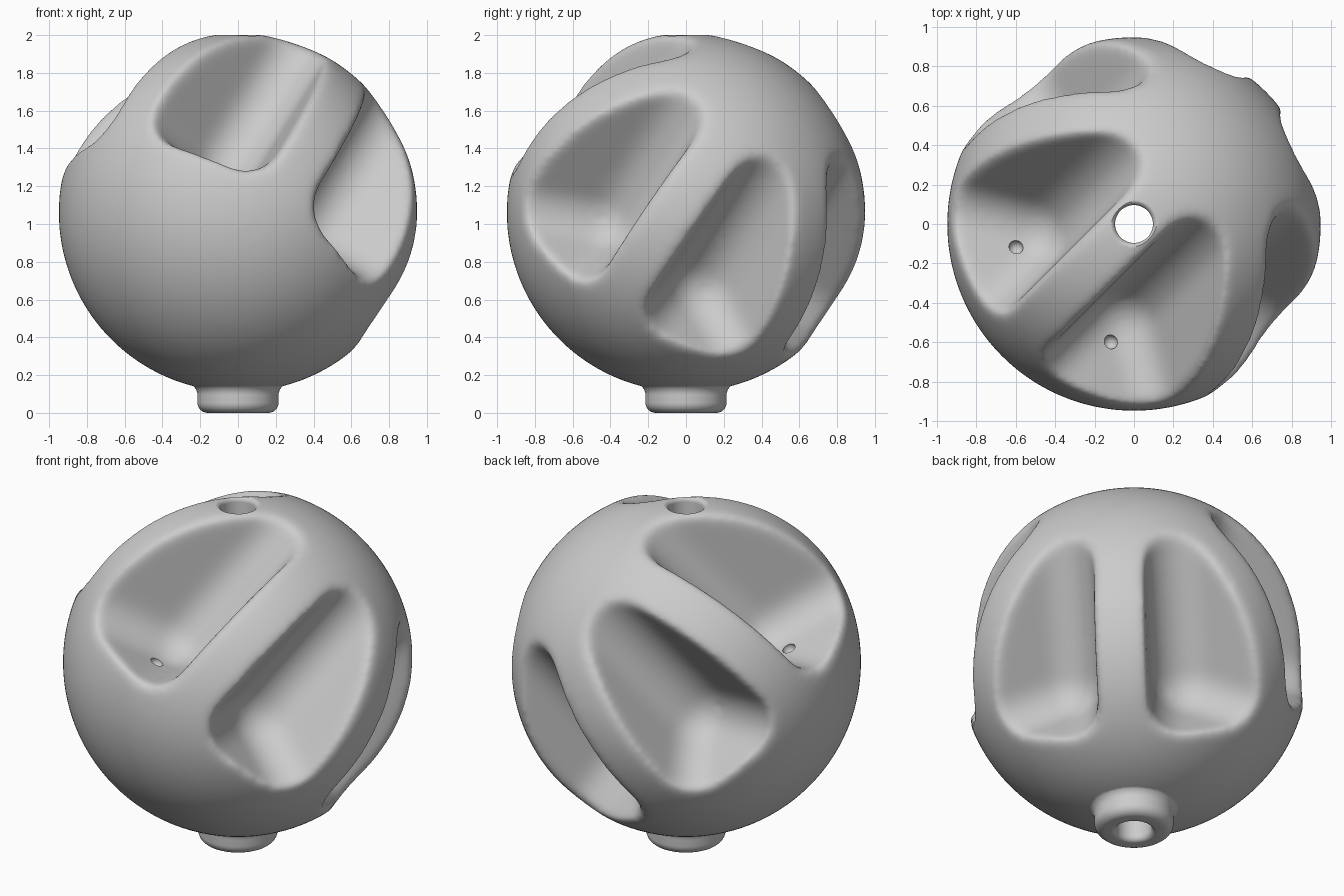
import bpy, bmesh, math
from mathutils import Vector, Matrix

if "Cube" in bpy.data.objects:
    bpy.data.objects.remove(bpy.data.objects["Cube"])

CENTRE = Vector((0, 0, 1.06))
RADIUS = 0.95
TILT = math.radians(41)        # lean of the pocket ring away from vertical
RIB = 0.14                     # half thickness of the ribs
FILLET = 0.2                   # rounding inside the pockets
SLOPE = math.radians(13.5)     # outward fall of the pocket floors

grey = bpy.data.materials.new("warm_grey")
grey.use_nodes = True
grey.diffuse_color = (0.6, 0.6, 0.6, 1)
grey.node_tree.nodes["Principled BSDF"].inputs["Base Color"].default_value = (0.6, 0.6, 0.6, 1)

# Ring frame: axis leans toward +x +y, spokes turn about it
axis = Vector((math.sin(TILT) * math.sqrt(0.5), math.sin(TILT) * math.sqrt(0.5), math.cos(TILT)))
side = Vector((1, -1, 0)).normalized()
up = axis.cross(side)
if up.z < 0:
    up = -up
RING_CENTRE = CENTRE - up * 0.05   # the ring sits a little off the ball's middle


def spoke(angle):
    return up * math.cos(angle) + side * math.sin(angle)


def to_object(name, bm):
    bmesh.ops.recalc_face_normals(bm, faces=bm.faces)
    mesh = bpy.data.meshes.new(name)
    bm.to_mesh(mesh)
    bm.free()
    mesh.materials.append(grey)
    obj = bpy.data.objects.new(name, mesh)
    bpy.context.collection.objects.link(obj)
    return obj


def lathe(bm, profile, steps=96):
    verts = [bm.verts.new((r, 0, z)) for r, z in profile]
    edges = [bm.edges.new(pair) for pair in zip(verts, verts[1:])]
    bmesh.ops.spin(bm, geom=verts + edges, axis=(0, 0, 1), cent=(0, 0, 0),
                   angle=math.tau, steps=steps)
    bmesh.ops.remove_doubles(bm, verts=bm.verts, dist=1e-5)


def arc(r, z, radius, start, end, steps=8):
    angles = [math.radians(start + (end - start) * i / steps) for i in range(steps + 1)]
    return [(r + radius * math.cos(a), z + radius * math.sin(a)) for a in angles]


def boolean(obj, cutter, operation):
    mod = obj.modifiers.new(operation.lower(), "BOOLEAN")
    mod.operation, mod.object, mod.solver = operation, cutter, "EXACT"
    cutter.hide_render = True


# Ball
bm = bmesh.new()
bmesh.ops.create_uvsphere(bm, u_segments=128, v_segments=64, radius=RADIUS,
                          matrix=Matrix.Translation(CENTRE))
ball = to_object("ball_body", bm)


# Pockets: rounded wedges, each the hull of small spheres
def pocket_cutter(angle):
    reach = 1.2
    root = RING_CENTRE + spoke(angle) * 2 * (RIB + FILLET) + axis * 0.011
    drop = axis * reach * math.cos(math.pi / 6) * math.tan(SLOPE)
    corners = [root] + [root + spoke(angle + turn) * reach - drop
                        for turn in (-math.pi / 6, math.pi / 6)]
    bm = bmesh.new()
    for corner in corners + [c + axis * 1.6 for c in corners]:
        bmesh.ops.create_icosphere(bm, subdivisions=4, radius=FILLET,
                                   matrix=Matrix.Translation(corner))
    hull = bmesh.ops.convex_hull(bm, input=bm.verts)
    inner = {v for v in hull["geom_interior"] if isinstance(v, bmesh.types.BMVert)}
    bmesh.ops.delete(bm, geom=list(inner), context="VERTS")
    return to_object("pocket_cutter", bm)


helpers = [pocket_cutter(math.radians(30 + 60 * i)) for i in range(6)]
for cutter in helpers:
    boolean(ball, cutter, "DIFFERENCE")

# Even mesh, then soften the pocket rims
remesh = ball.modifiers.new("even_mesh", "REMESH")
remesh.mode, remesh.voxel_size, remesh.use_smooth_shade = "VOXEL", 0.015, True
soften = ball.modifiers.new("soft_rims", "SMOOTH")
soften.factor, soften.iterations = 0.5, 60

# Foot with rounded edge and a flared neck
bm = bmesh.new()
foot_profile = ([(0, 0)] + arc(0.16, 0.055, 0.055, -90, 0) + arc(0.275, 0.095, 0.06, 180, 110)
                + [(0.26, 0.25), (0, 0.25)])
lathe(bm, foot_profile)
foot = to_object("foot", bm)
boolean(ball, foot, "UNION")

# Bore through the middle with rounded mouths
bm = bmesh.new()
bore = ([(0, -0.1), (0.126, -0.1)] + arc(0.126, 0.03, 0.03, -90, -180)
        + arc(0.126, 1.972, 0.03, 180, 90) + [(0.126, 2.1), (0, 2.1)])
lathe(bm, bore, 64)

# Small round dimples in the floors of the two upper pockets
for x, y in ((-0.12, -0.6), (-0.6, -0.12)):
    bmesh.ops.create_uvsphere(bm, u_segments=32, v_segments=16, radius=0.037,
                              matrix=Matrix.Translation((x, y, 1.25)))
drill = to_object("drill_cutter", bm)
boolean(ball, drill, "DIFFERENCE")
helpers += [foot, drill]

# Bake the modifiers and clear the helpers
bpy.context.view_layer.update()
evaluated = ball.evaluated_get(bpy.context.evaluated_depsgraph_get())
baked = bpy.data.meshes.new_from_object(evaluated)
ball.modifiers.clear()
ball.data = baked
baked.materials.clear()
baked.materials.append(grey)
for helper in helpers:
    bpy.data.objects.remove(helper)

bpy.ops.object.select_all(action="DESELECT")
ball.select_set(True)
bpy.context.view_layer.objects.active = ball
bpy.ops.object.shade_smooth_by_angle(angle=math.radians(40))
